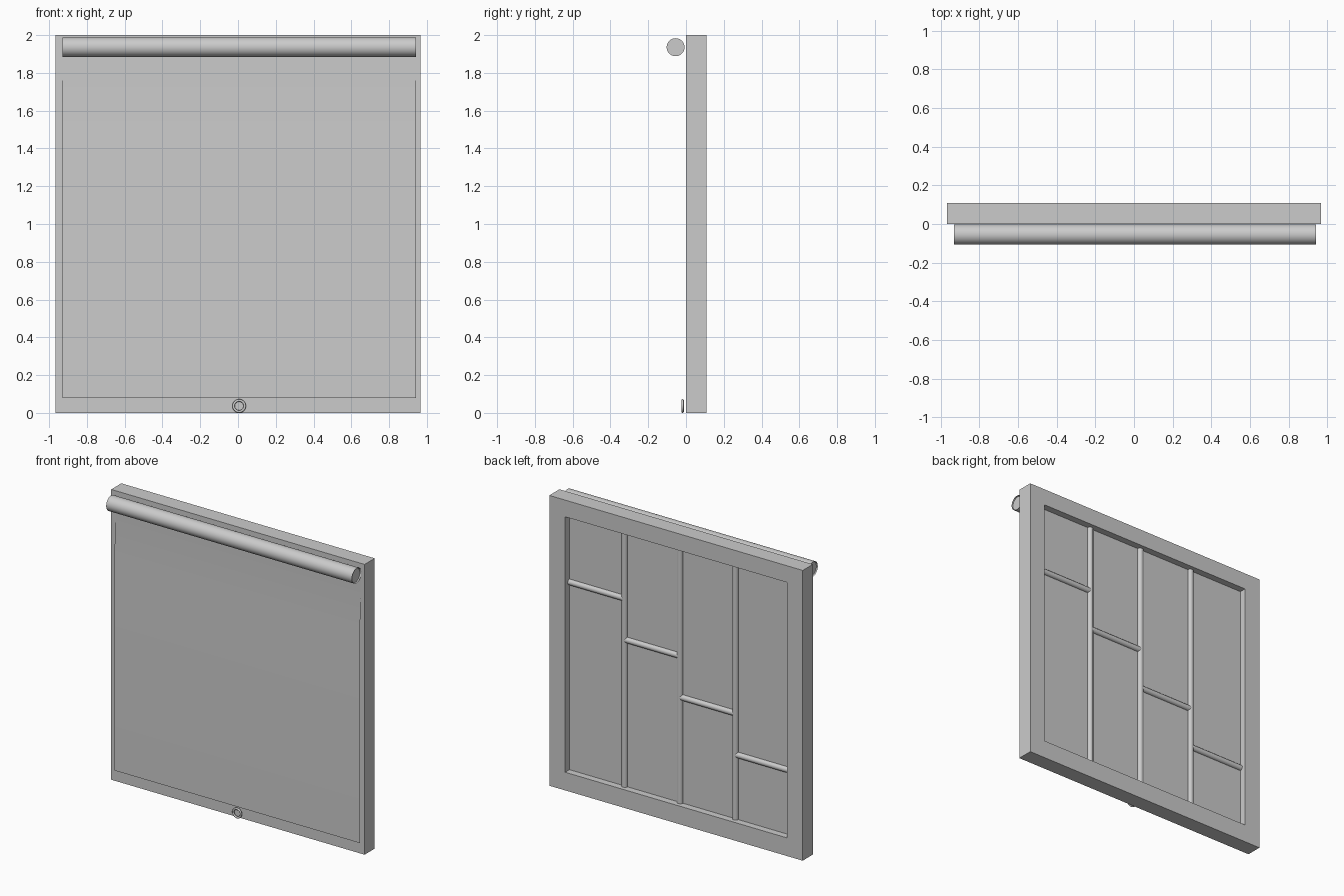
import bpy, bmesh, math
from mathutils import Vector

if "Cube" in bpy.data.objects:
    bpy.data.objects.remove(bpy.data.objects["Cube"])

grey = bpy.data.materials.new("soft grey")
grey.diffuse_color = (0.6, 0.6, 0.6, 1)
grey.use_nodes = True
grey.node_tree.nodes["Principled BSDF"].inputs["Base Color"].default_value = grey.diffuse_color


def make(name, verts, faces, smooth=False, fix=True):
    bm = bmesh.new()
    vs = [bm.verts.new(v) for v in verts]
    for f in faces:
        bm.faces.new([vs[i] for i in f])
    if fix:
        bmesh.ops.recalc_face_normals(bm, faces=bm.faces)
    me = bpy.data.meshes.new(name)
    bm.to_mesh(me)
    bm.free()
    me.materials.append(grey)
    ob = bpy.data.objects.new(name, me)
    bpy.context.collection.objects.link(ob)
    if smooth:
        finish(ob)
    return ob


def finish(ob):
    bpy.ops.object.select_all(action='DESELECT')
    ob.select_set(True)
    bpy.context.view_layer.objects.active = ob
    bpy.ops.object.shade_smooth_by_angle(angle=math.radians(50))


def rod(name, a, b, r, sides):
    a, b = Vector(a), Vector(b)
    d = b - a
    bpy.ops.mesh.primitive_cylinder_add(vertices=sides, radius=r, depth=d.length,
                                        location=(a + b) / 2,
                                        rotation=d.to_track_quat('Z', 'Y').to_euler())
    ob = bpy.context.object
    ob.name = name
    ob.data.materials.append(grey)
    finish(ob)
    return ob


# window frame: rectangular section swept round four mitred corners
X, IX, Z0, Z1 = 0.966, 0.845, 0.125, 1.885
Y0, Y1, YG = -0.001, 0.109, 0.062
outer = [(-X, 0), (X, 0), (X, 2), (-X, 2)]
inner = [(-IX, Z0), (IX, Z0), (IX, Z1), (-IX, Z1)]
verts, faces = [], []
for o, i in zip(outer, inner):
    verts += [(o[0], Y0, o[1]), (o[0], Y1, o[1]), (i[0], Y1, i[1]), (i[0], Y0, i[1])]
for c in range(4):
    n = (c + 1) % 4
    for k in range(4):
        m = (k + 1) % 4
        faces.append((c * 4 + k, c * 4 + m, n * 4 + m, n * 4 + k))
make("window_frame", verts, faces)

# glass pane set midway in the frame
make("glass_pane", [(x, YG, z) for x, z in inner], [(3, 2, 1, 0)], fix=False)

# glazing bars: three uprights and four stepped crossbars
step = 2 * IX / 4
for i in range(1, 4):
    x = -IX + i * step
    rod("upright_bar", (x, YG, Z0), (x, YG, Z1), 0.021, 12)
for i in range(4):
    x = -IX + i * step
    z = 0.57 + 0.283 * i
    rod("cross_bar", (x, YG, z), (x + step, YG, z), 0.02, 12)

# blind: one thin sheet hanging down and winding onto the roll
RX0, RX1, RY, RZ = -0.93, 0.942, -0.055, 1.936
profile = [(-0.018, 0.08), (-0.018, 1.527)]
N = 72
for k in range(N + 1):
    a = 2 * math.pi * 1.5 * k / N
    r = 0.053 - 0.004 * k / N
    profile.append((RY + r * math.cos(a), RZ + r * math.sin(a)))
verts = [(x, y, z) for y, z in profile for x in (RX0, RX1)]
faces = [(2 * k, 2 * k + 1, 2 * k + 3, 2 * k + 2) for k in range(len(profile) - 1)]
make("blind_sheet", verts, faces, smooth=True, fix=False)

# roller core, slightly recessed at both ends
rod("roller_core", (RX0 + 0.008, RY, RZ), (RX1 - 0.008, RY, RZ), 0.0475, 40)

# pull ring under the blind
bpy.ops.mesh.primitive_torus_add(major_radius=0.0295, minor_radius=0.0068,
                                 major_segments=32, minor_segments=12,
                                 location=(0.006, -0.018, 0.0365),
                                 rotation=(math.pi / 2, 0, 0))
ring = bpy.context.object
ring.name = "pull_ring"
ring.data.materials.append(grey)
finish(ring)
